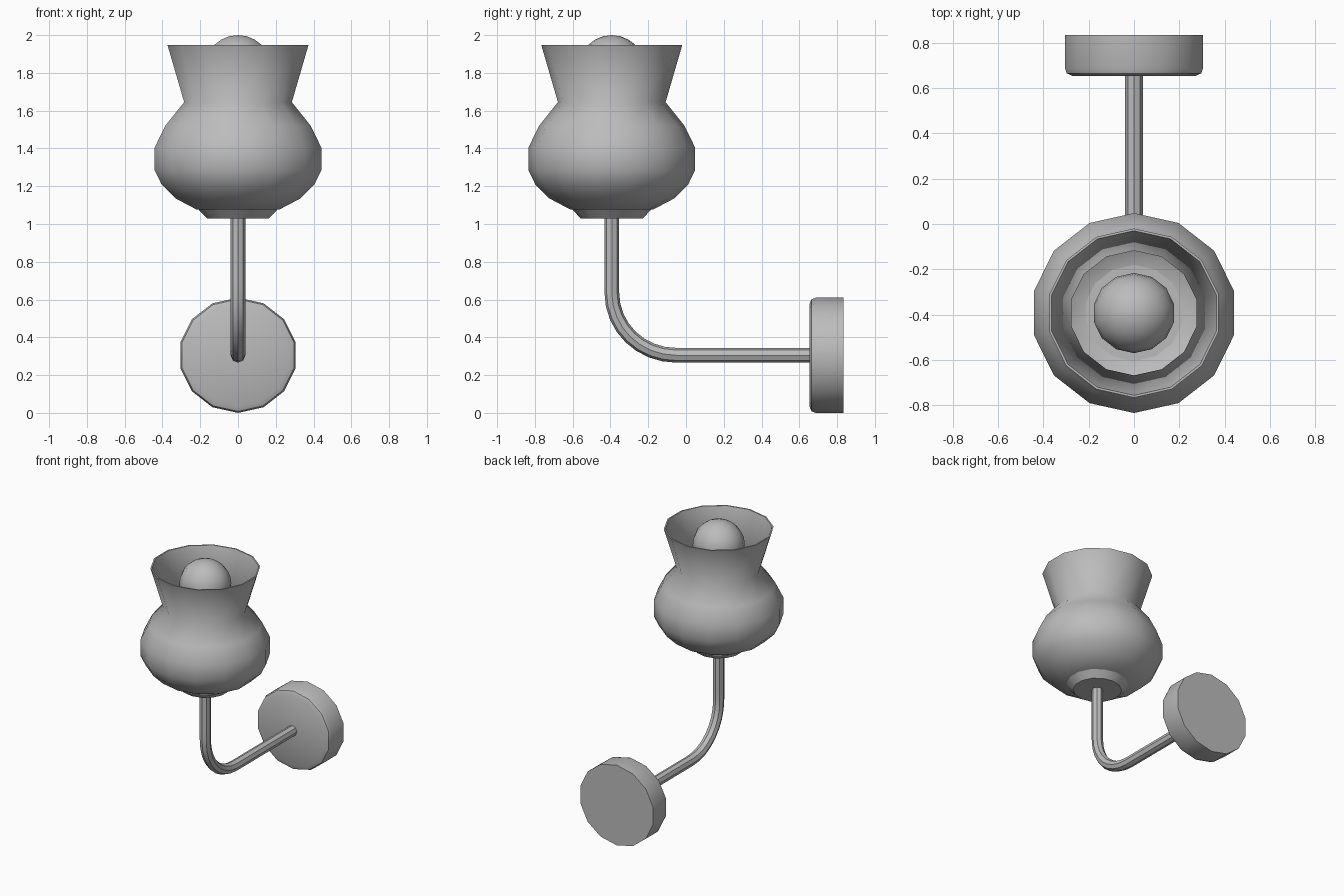
import bpy, math
from mathutils import Matrix, Vector

if "Cube" in bpy.data.objects:
    bpy.data.objects.remove(bpy.data.objects["Cube"])

SIDES = 14
LAMP_Y = -0.393
PLATE_Z = 0.305

grey = bpy.data.materials.new("plain grey")
grey.use_nodes = True
grey.diffuse_color = (0.5, 0.5, 0.5, 1)
grey.node_tree.nodes["Principled BSDF"].inputs["Base Color"].default_value = (0.5, 0.5, 0.5, 1)


def finish(obj, angle):
    """Give the part its colour and smooth shading with sharp edges."""
    obj.data.materials.append(grey)
    bpy.ops.object.select_all(action="DESELECT")
    obj.select_set(True)
    bpy.context.view_layer.objects.active = obj
    bpy.ops.object.shade_smooth_by_angle(angle=math.radians(angle))


def lathe(name, profile, matrix, angle=40):
    """Spin (radius, height) points around z; radius 0 closes to a pole."""
    verts, rings, faces = [], [], []
    for r, z in profile:
        count = SIDES if r > 0 else 1
        start = len(verts)
        for i in range(count):
            a = math.tau * i / SIDES
            # The widest flats reach the full radius in x
            verts.append((r * math.sin(a) / math.cos(math.pi / SIDES), r * math.cos(a), z))
        rings.append([start + i % count for i in range(SIDES + 1)])
    for low, high in zip(rings, rings[1:]):
        for i in range(SIDES):
            quad = [low[i + 1], low[i], high[i], high[i + 1]]
            faces.append(list(dict.fromkeys(quad)))
    mesh = bpy.data.meshes.new(name)
    mesh.from_pydata(verts, [], faces)
    mesh.transform(matrix)
    obj = bpy.data.objects.new(name, mesh)
    bpy.context.collection.objects.link(obj)
    finish(obj, angle)
    return obj


upright = Matrix.Translation((0, LAMP_Y, 0))

# Glass shade: bulging bowl, pinched neck and flared rim, with a thin wall
outer = [(0.22, 1.077), (0.33, 1.135), (0.405, 1.21), (0.441, 1.285), (0.441, 1.405),
         (0.385, 1.52), (0.285, 1.645), (0.373, 1.947)]
inner = [(r - 0.01, z) for r, z in reversed(outer)]
lathe("shade", [(0, 1.077)] + outer + inner + [(0, 1.09)], upright, 60)

# Shallow cup that holds the shade
lathe("shade_holder", [(0, 1.03), (0.165, 1.03), (0.212, 1.08), (0, 1.08)], upright)

# Round bulb tapering down into its socket
R, CZ = 0.177, 1.823
globe = [(R * math.sin(math.radians(a)), CZ - R * math.cos(math.radians(a)))
         for a in range(45, 180, 15)]
lathe("bulb", [(0.07, 1.09), (0.07, 1.5)] + globe + [(0, CZ + R)], upright, 60)

# Wall plate with a rounded front edge
plate = [(0, 0), (0.305, 0), (0.305, 0.145), (0.297, 0.168), (0.27, 0.18), (0, 0.18)]
facing_front = Matrix.Translation((0, 0.833, PLATE_Z)) @ Matrix.Rotation(math.pi / 2, 4, "X")
lathe("wall_plate", plate, facing_front)

# Bent arm from the wall plate up to the holder
curve = bpy.data.curves.new("arm", "CURVE")
curve.dimensions = "3D"
curve.bevel_depth = 0.039
curve.bevel_resolution = 2
curve.resolution_u = 8
curve.use_fill_caps = True
path = curve.splines.new("BEZIER")
path.bezier_points.add(3)
points = [(0.68, PLATE_Z), (-0.05, PLATE_Z), (LAMP_Y, 0.64), (LAMP_Y, 1.05)]
for p, (y, z) in zip(path.bezier_points, points):
    p.co = (0, y, z)
    p.handle_left_type = p.handle_right_type = "FREE"
    p.handle_left = p.handle_right = p.co
bend = 0.19
path.bezier_points[1].handle_right = path.bezier_points[1].co + Vector((0, -bend, 0))
path.bezier_points[1].handle_left = path.bezier_points[1].co + Vector((0, bend, 0))
path.bezier_points[2].handle_left = path.bezier_points[2].co + Vector((0, 0, -bend))
path.bezier_points[2].handle_right = path.bezier_points[2].co + Vector((0, 0, bend))
arm = bpy.data.objects.new("arm", curve)
bpy.context.collection.objects.link(arm)
bpy.ops.object.select_all(action="DESELECT")
arm.select_set(True)
bpy.context.view_layer.objects.active = arm
bpy.ops.object.convert(target="MESH")
finish(bpy.context.view_layer.objects.active, 40)
